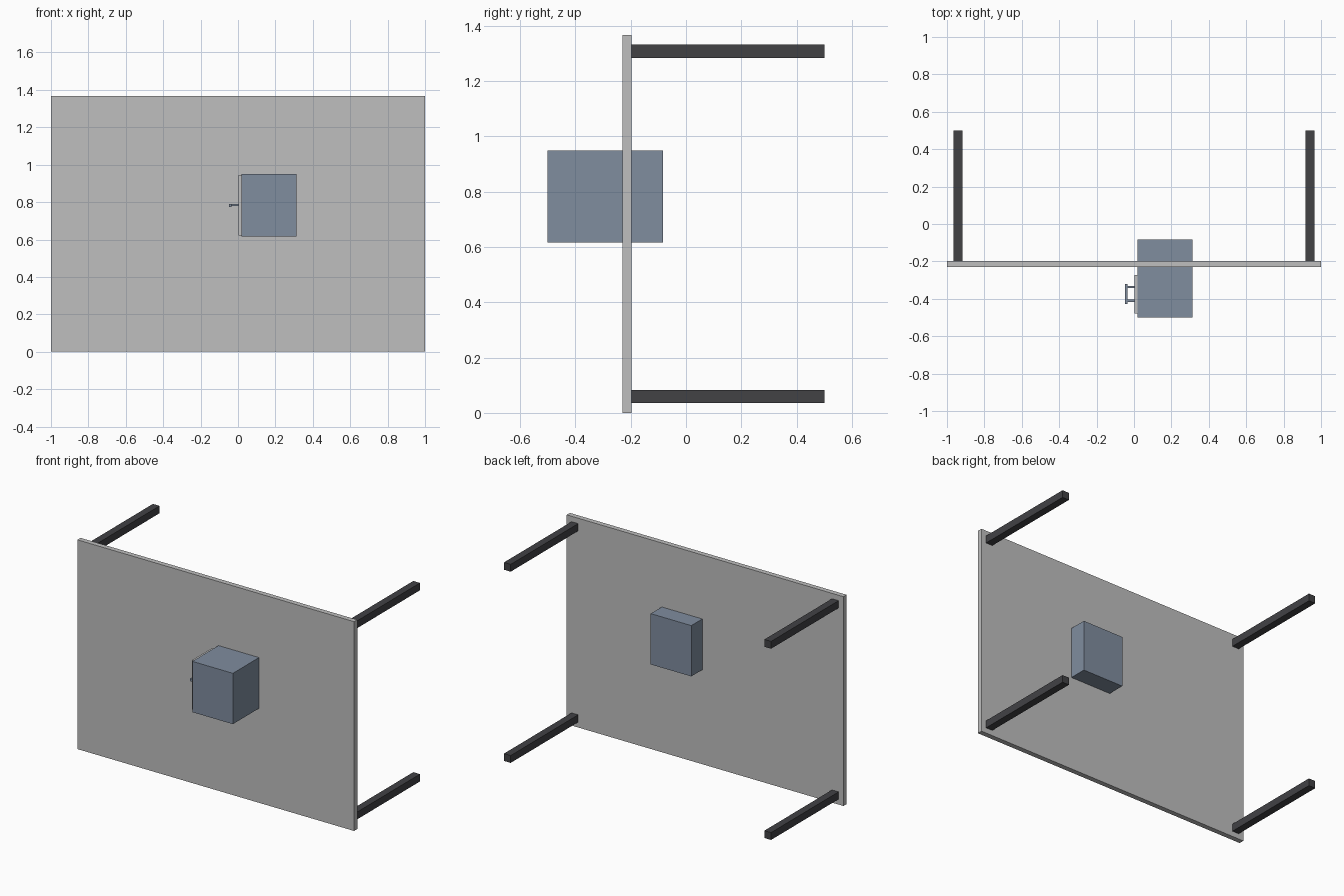
import bpy

default = bpy.data.objects.get("Cube")
if default:
    bpy.data.objects.remove(default, do_unlink=True)


def material(name, rgb):
    mat = bpy.data.materials.new(name)
    mat.use_nodes = True
    colour = (*rgb, 1.0)
    mat.diffuse_color = colour
    mat.node_tree.nodes["Principled BSDF"].inputs["Base Color"].default_value = colour
    return mat


grey = material("light grey", (0.52, 0.52, 0.52))
blue = material("slate blue", (0.215, 0.266, 0.345))
dark = material("charcoal", (0.054, 0.054, 0.06))


def box(name, low, high, mat):
    """Add a box spanning two opposite corners."""
    centre = [(a + b) / 2 for a, b in zip(low, high)]
    bpy.ops.mesh.primitive_cube_add(size=1, location=centre)
    obj = bpy.context.object
    obj.name = name
    obj.scale = [b - a for a, b in zip(low, high)]
    bpy.ops.object.transform_apply(location=False, rotation=False, scale=True)
    obj.data.materials.append(mat)
    return obj


# Upright panel
height, back = 1.367, -0.197
box("table_top", (-1, -0.23, 0), (1, back, height), grey)

# Four legs reaching backwards, one near each corner
inset, thick = 0.035, 0.048
for side, x in (("right", inset - 1), ("left", 1 - inset - thick)):
    for level, z in (("lower", inset), ("upper", height - inset - thick)):
        box(f"{level}_{side}_leg", (x, back, z), (x + thick, 0.5, z + thick), dark)

# Cabinet passing through the panel
box("cabinet", (0.02, -0.5, 0.617), (0.313, -0.083, 0.949), blue)

# Door and handle on the cabinet's right side
box("cabinet_door", (0.003, -0.478, 0.622), (0.02, -0.272, 0.944), grey)
box("handle_bar", (-0.048, -0.428, 0.774), (-0.034, -0.32, 0.79), blue)
for name, y in (("front_handle_post", -0.416), ("back_handle_post", -0.342)):
    box(name, (-0.036, y, 0.778), (0.004, y + 0.011, 0.789), blue)
